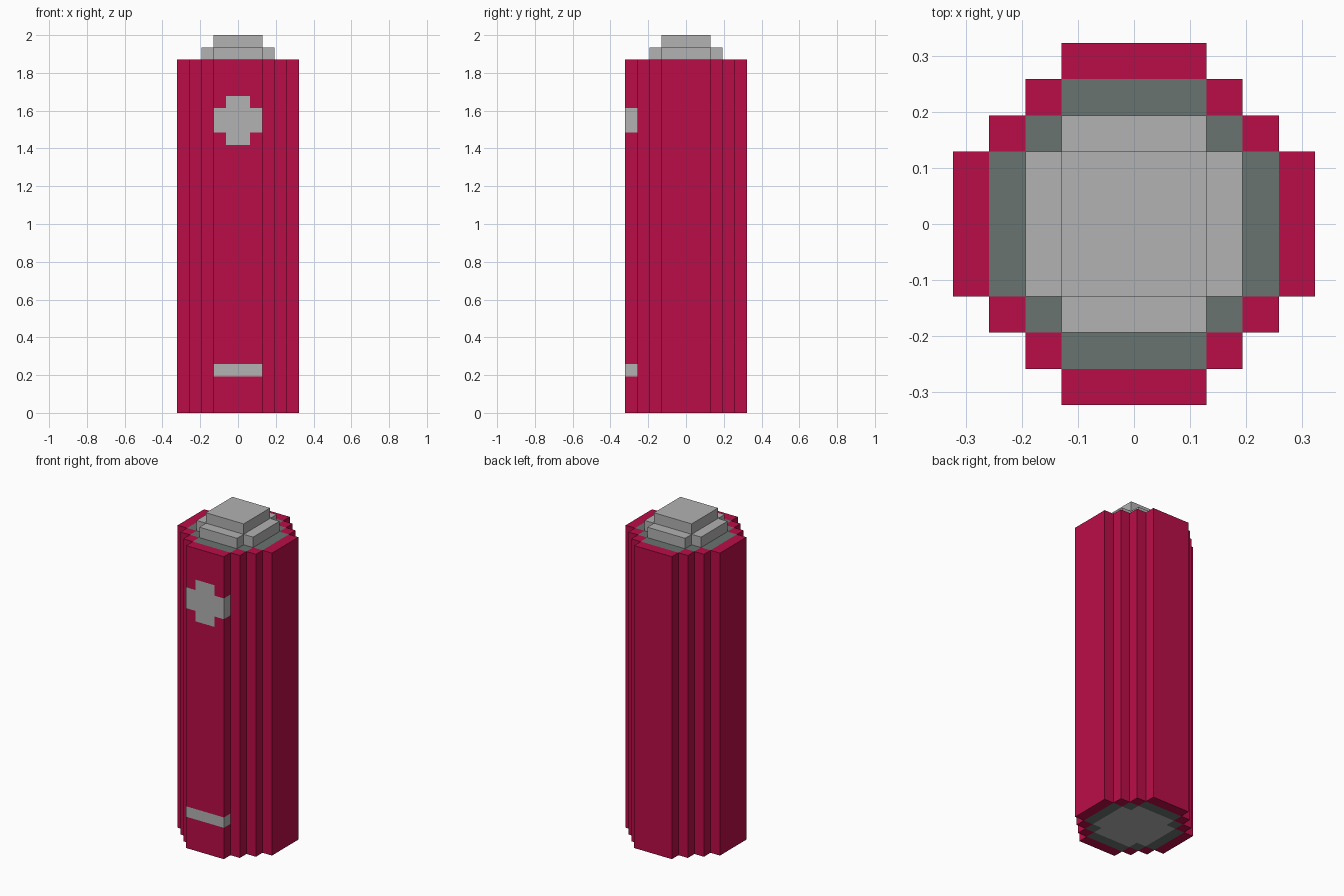
import bpy, bmesh

U = 2 / 31  # one block; the whole battery is 31 blocks tall

cube = bpy.data.objects.get("Cube")
if cube:
    bpy.data.objects.remove(cube, do_unlink=True)


def material(name, rgb):
    m = bpy.data.materials.new(name)
    m.use_nodes = True
    m.diffuse_color = (*rgb, 1)
    m.node_tree.nodes["Principled BSDF"].inputs["Base Color"].default_value = (*rgb, 1)
    return m


RED, DARK, LIGHT = 0, 1, 2
MATS = [material("crimson red", (0.491, 0.004, 0.065)),
        material("dark green grey", (0.138, 0.174, 0.156)),
        material("light grey", (0.445, 0.445, 0.445))]


def inside(x, y, r):
    """True if the block centred on x, y lies in the stepped disc of radius r."""
    a, b = abs(x) - 0.5, abs(y) - 0.5
    return max(a, b) < r and a + b <= r


def stepped_column(name, r, levels, paint):
    """Stepped cylinder of radius r, split at the given levels, all in blocks."""
    bm = bmesh.new()

    def quad(points):
        f = bm.faces.new([bm.verts.new([c * U for c in p]) for p in points])
        x, y, z = f.calc_center_median() / U
        f.material_index = paint(x, y, z)

    centres = [i + 0.5 for i in range(-r, r)]
    for x in centres:
        for y in centres:
            if not inside(x, y, r):
                continue
            # Ends
            ring = [(x + sx / 2, y + sy / 2) for sx, sy in ((-1, -1), (1, -1), (1, 1), (-1, 1))]
            for z in (levels[0], levels[-1]):
                quad([(px, py, z) for px, py in ring])
            # Exposed walls
            for dx, dy in ((1, 0), (-1, 0), (0, 1), (0, -1)):
                if inside(x + dx, y + dy, r):
                    continue
                cx, cy = x + dx / 2, y + dy / 2
                ax, ay = cx - dy / 2, cy + dx / 2
                bx, by = cx + dy / 2, cy - dx / 2
                for lo, hi in zip(levels, levels[1:]):
                    quad([(ax, ay, lo), (bx, by, lo), (bx, by, hi), (ax, ay, hi)])

    # Weld the blocks and merge flat areas of one colour
    bmesh.ops.remove_doubles(bm, verts=bm.verts, dist=U / 100)
    bmesh.ops.recalc_face_normals(bm, faces=bm.faces)
    bmesh.ops.dissolve_limit(bm, angle_limit=0.01, verts=bm.verts, edges=bm.edges,
                             delimit={'MATERIAL'})
    mesh = bpy.data.meshes.new(name)
    bm.to_mesh(mesh)
    bm.free()
    for m in MATS:
        mesh.materials.append(m)
    obj = bpy.data.objects.new(name, mesh)
    bpy.context.collection.objects.link(obj)
    return obj


def body_paint(x, y, z):
    # Concentric rings on both ends
    if z < 0.01 or z > 28.99:
        return LIGHT if inside(x, y, 3) else DARK if inside(x, y, 4) else RED
    # Plus and minus signs on the front rib, wrapping round its sides
    if y < -4:
        if 3 < z < 4 or 23 < z < 25 or (22 < z < 26 and abs(x) < 1):
            return LIGHT
    return RED


def cap_paint(x, y, z):
    return LIGHT


stepped_column("battery_body", 5, [0, 3, 4, 22, 23, 25, 26, 29], body_paint)
stepped_column("terminal_base", 3, [29, 30], cap_paint)
stepped_column("terminal_tip", 2, [30, 31], cap_paint)
